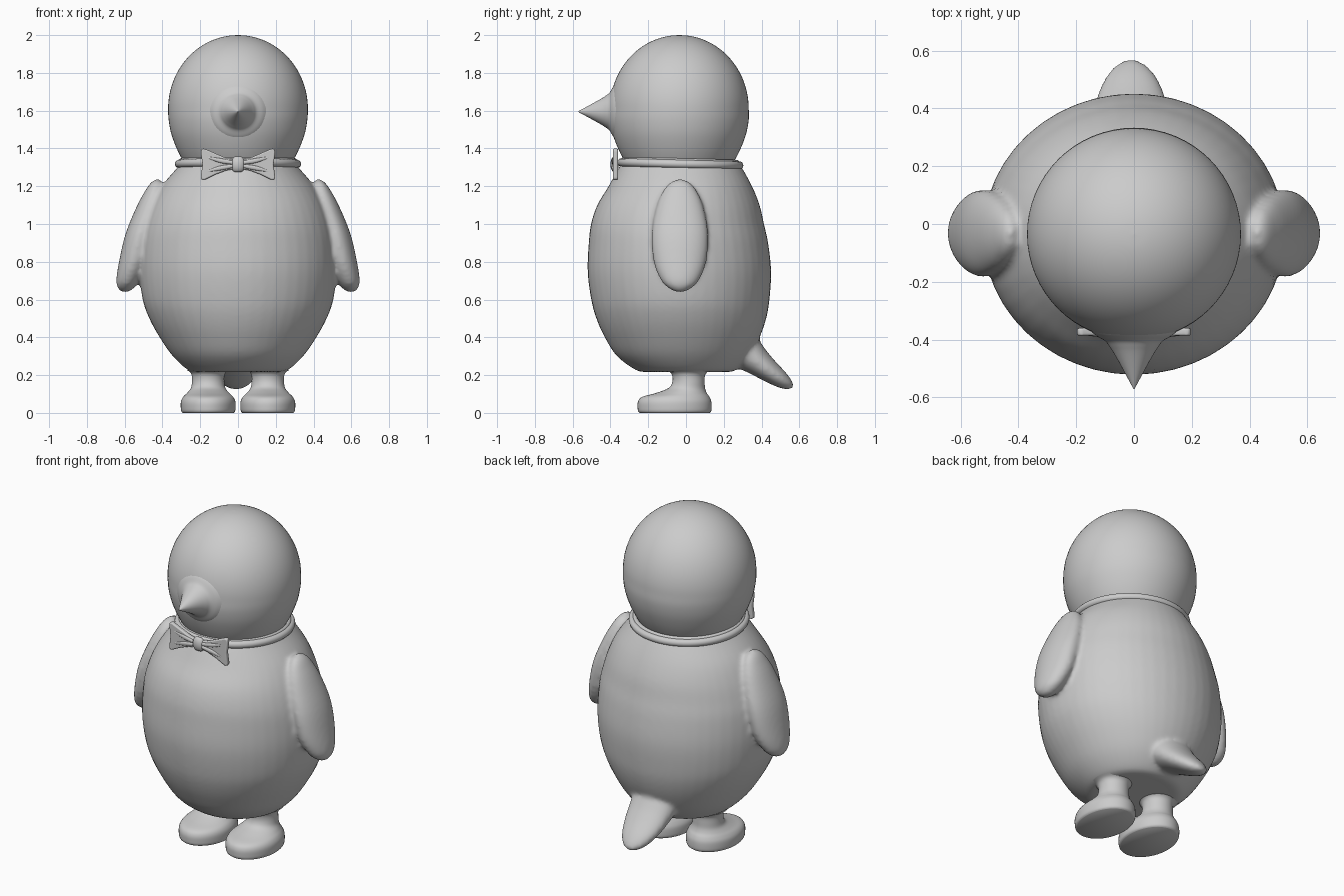
import bpy, bmesh, math
from mathutils import Vector

if "Cube" in bpy.data.objects:
    bpy.data.objects.remove(bpy.data.objects["Cube"])

X, Y, Z = Vector((1, 0, 0)), Vector((0, 1, 0)), Vector((0, 0, 1))


def finish(name, bm, angle=50):
    bmesh.ops.recalc_face_normals(bm, faces=bm.faces)
    me = bpy.data.meshes.new(name)
    bm.to_mesh(me)
    bm.free()
    ob = bpy.data.objects.new(name, me)
    bpy.context.collection.objects.link(ob)
    bpy.ops.object.select_all(action='DESELECT')
    bpy.context.view_layer.objects.active = ob
    ob.select_set(True)
    bpy.ops.object.shade_smooth_by_angle(angle=math.radians(angle))
    return ob


def spline(a, b, c, d, t):
    return 0.5 * (2 * b + (c - a) * t + (2 * a - 5 * b + 4 * c - d) * t * t
                  + (3 * b - a - 3 * c + d) * t ** 3)


def loft(name, sections, u=X, v=Y, n=48, sub=4, bm=None):
    """Skin elliptical sections (x, y, z, ru, rv), smoothed along the path."""
    own = bm is None
    bm = bm or bmesh.new()
    p = [sections[0]] + list(sections) + [sections[-1]]
    path = []
    for i in range(1, len(p) - 2):
        for k in range(sub):
            path.append([spline(*q, k / sub) for q in zip(*p[i - 1:i + 3])])
    path.append(sections[-1])
    rings = []
    for x, y, z, ru, rv in path:
        ru, rv = max(ru, 0.001), max(rv, 0.001)
        rings.append([bm.verts.new(Vector((x, y, z))
                      + u * ru * math.cos(2 * math.pi * i / n)
                      + v * rv * math.sin(2 * math.pi * i / n)) for i in range(n)])
    for a, b in zip(rings, rings[1:]):
        for i in range(n):
            j = (i + 1) % n
            bm.faces.new((a[i], a[j], b[j], b[i]))
    bm.faces.new(rings[0][::-1])
    bm.faces.new(rings[-1])
    return finish(name, bm) if own else bm


# Body: egg with a flat bottom; flippers and tail are melted into it
bm = bmesh.new()
body = [(.218, 0, .2, .2), (.224, 0, .26, .26), (.30, -.015, .345, .35),
        (.40, -.02, .415, .41), (.5, -.025, .47, .45), (.6, -.03, .505, .472),
        (.75, -.035, .522, .486), (.9, -.04, .515, .475), (1, -.045, .495, .458),
        (1.1, -.04, .46, .43), (1.2, -.03, .405, .38), (1.3, -.03, .32, .325),
        (1.33, -.03, .295, .30)]
loft("body", [(0, cy, z, rx, ry) for z, cy, rx, ry in body], bm=bm)

flipper = [(.425, 1.24, .004, .004), (.43, 1.225, .025, .045), (.44, 1.19, .043, .08),
           (.465, 1.1, .068, .122), (.515, .95, .080, .15), (.55, .8, .08, .14),
           (.583, .7, .062, .10), (.594, .66, .042, .06), (.598, .642, .02, .025),
           (.598, .637, .003, .003)]
for s in (-1, 1):
    loft("flipper", [(s * x, -.032, z, rx, ry) for x, z, rx, ry in flipper], bm=bm)

tail = [(.24, .38, .14, .10), (.32, .32, .14, .095), (.38, .27, .132, .075),
        (.44, .222, .118, .06), (.5, .178, .092, .046), (.54, .15, .06, .03),
        (.56, .138, .03, .016), (.568, .134, .002, .002)]
loft("tail", [(-.01, y, z, w, t) for y, z, w, t in tail],
     v=Vector((0, .6, .8)), bm=bm)

torso = finish("body_with_flippers_and_tail", bm)
m = torso.modifiers.new("blend", 'REMESH')
m.mode = 'VOXEL'
m.voxel_size = 0.012
m.use_smooth_shade = True
m = torso.modifiers.new("soften", 'SMOOTH')
m.factor = 0.5
m.iterations = 10
for m in list(torso.modifiers):
    bpy.ops.object.modifier_apply(modifier=m.name)
torso.data.polygons.foreach_set("use_smooth", [True] * len(torso.data.polygons))

# Head: round crown, wider neck end
head = []
for i in range(13):
    a = math.pi / 2 * i / 12
    head.append((0, -.035, 1.61 + .39 * math.cos(a), .37 * math.sin(a), .367 * math.sin(a)))
head += [(0, -.035, z, r, r) for z, r in
         [(1.55, .367), (1.48, .354), (1.41, .329), (1.35, .300), (1.3, .27), (1.25, .24)]]
loft("head", head, n=64)

# Beak: cone flaring into the face
beak = [(-.57, .002), (-.5, .040), (-.45, .068), (-.425, .084),
        (-.405, .10), (-.387, .13), (-.37, .15)]
loft("beak", [(0, y, 1.595, r, r) for y, r in beak], v=Z)

# Feet with legs, flared where they meet the body
foot = [(0, -.06, .135, .185), (.008, -.06, .142, .193), (.025, -.06, .145, .196),
        (.06, -.06, .144, .194), (.085, -.054, .132, .178), (.105, -.025, .112, .135),
        (.13, .003, .092, .098), (.16, .013, .086, .086), (.195, .014, .086, .086),
        (.215, .014, .095, .098), (.228, .014, .115, .12)]
for s, side in ((-1, "left"), (1, "right")):
    loft(side + "_foot", [(s * .158, cy, z, rx, ry) for z, cy, rx, ry in foot])

# Collar: slightly tilted double band
for name, r, z, t in (("collar", .312, 1.318, .022), ("collar_rim", .298, 1.334, .014)):
    bpy.ops.mesh.primitive_torus_add(major_radius=r, minor_radius=t, major_segments=72,
                                     minor_segments=14, location=(0, -.03, z),
                                     rotation=(math.radians(-1.5), 0, 0))
    bpy.context.object.name = name
    bpy.ops.object.shade_smooth()

# Bow tie: two flared wings with folds, and a knot
wing = [(.02, 1.342), (.06, 1.348), (.12, 1.374), (.18, 1.40), (.194, 1.396), (.197, 1.38),
        (.188, 1.315), (.197, 1.25), (.194, 1.236), (.18, 1.232), (.12, 1.262),
        (.06, 1.284), (.02, 1.290)]
for s, side in ((-1, "left"), (1, "right")):
    bm = bmesh.new()
    f = bm.faces.new([bm.verts.new((s * x, -.386, z)) for x, z in wing])
    ext = bmesh.ops.extrude_face_region(bm, geom=[f])
    bmesh.ops.translate(bm, vec=(0, .026, 0),
                        verts=[e for e in ext["geom"] if isinstance(e, bmesh.types.BMVert)])
    ob = finish(side + "_bow_wing", bm)
    b = ob.modifiers.new("round", 'BEVEL')
    b.width, b.segments = .007, 3
    for k, dz in (("upper", .03), ("lower", -.03)):
        loft(f"{side}_{k}_bow_fold",
             [(s * .03, -.386, 1.316 + dz * .3, .008, .010),
              (s * .10, -.386, 1.316 + dz * .7, .007, .012),
              (s * .17, -.384, 1.316 + dz * 1.3, .001, .002)],
             u=Y, v=Z, n=16)
knot = []
for i in range(13):
    a = math.pi * i / 12
    knot.append((0, -.378, 1.316 + .042 * math.cos(a),
                 .036 * math.sin(a) ** .6 if 0 < i < 12 else 0, .022 * math.sin(a)))
loft("bow_knot", knot, n=24, sub=2)
